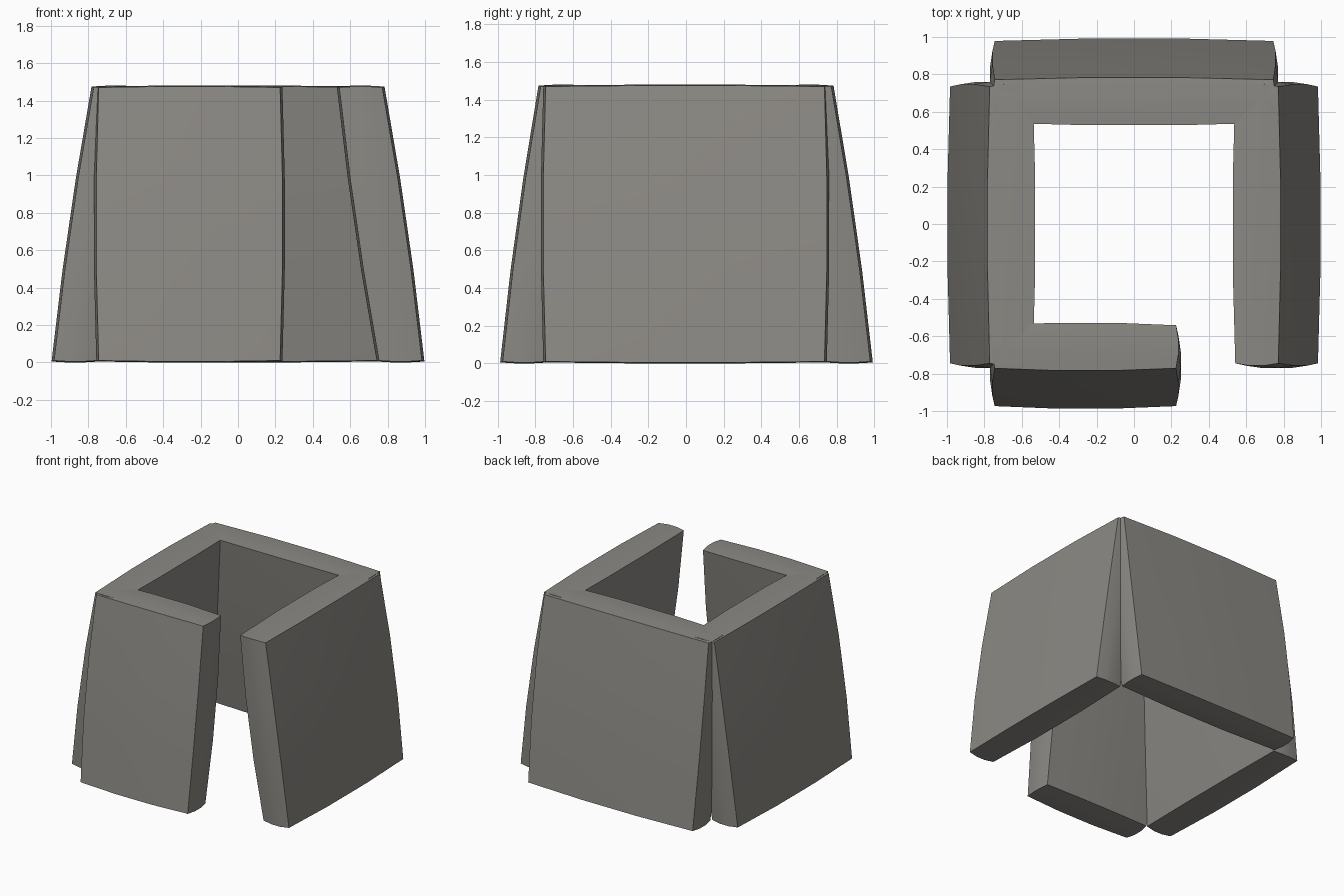
import bpy, bmesh, math
from mathutils import Matrix

cube = bpy.data.objects.get("Cube")
if cube:
    bpy.data.objects.remove(cube, do_unlink=True)

stone = bpy.data.materials.new("warm_grey_stone")
stone.use_nodes = True
GREY = (0.26, 0.25, 0.23, 1)
stone.diffuse_color = GREY
stone.node_tree.nodes["Principled BSDF"].inputs["Base Color"].default_value = GREY

HEIGHT = 1.48


def swell(a, b):
    """Pillow bulge: full in the middle of a face, none at its corners."""
    return ((1 - a * a) + (1 - b * b)) * 9 / 8


def slab(name, half_length, shift, foot, turn):
    """Pillowed wall leaning inward; faces -y before being turned about z."""
    bm = bmesh.new()
    bmesh.ops.create_cube(bm, size=2)
    bmesh.ops.subdivide_edges(bm, edges=bm.edges[:], cuts=2, use_grid_fill=True)
    for v in bm.verts:
        u, w, h = v.co
        z = HEIGHT / 2 + h * (HEIGHT / 2 - 0.01 + 0.005 * swell(u, w))
        lean = foot - (foot - 0.655) * z / HEIGHT
        v.co = (shift + u * (half_length + 0.0125 * swell(w, h)),
                -lean + w * (0.115 + 0.0125 * swell(u, h)), z)
    bm.transform(Matrix.Rotation(math.radians(turn), 4, "Z"))
    bmesh.ops.recalc_face_normals(bm, faces=bm.faces[:])
    mesh = bpy.data.meshes.new(name)
    bm.to_mesh(mesh)
    bm.free()
    mesh.materials.append(stone)
    obj = bpy.data.objects.new(name, mesh)
    bpy.context.collection.objects.link(obj)
    bpy.ops.object.select_all(action="DESELECT")
    obj.select_set(True)
    bpy.context.view_layer.objects.active = obj
    bpy.ops.object.shade_smooth_by_angle(angle=math.radians(30))


# Short front wall leaves a doorway beside the left wall
slab("front_wall", 0.485, -0.26, 0.86, 0)
slab("left_wall", 0.74, -0.005, 0.87, 90)
slab("back_wall", 0.745, 0, 0.865, 180)
slab("right_wall", 0.74, 0.005, 0.87, 270)
